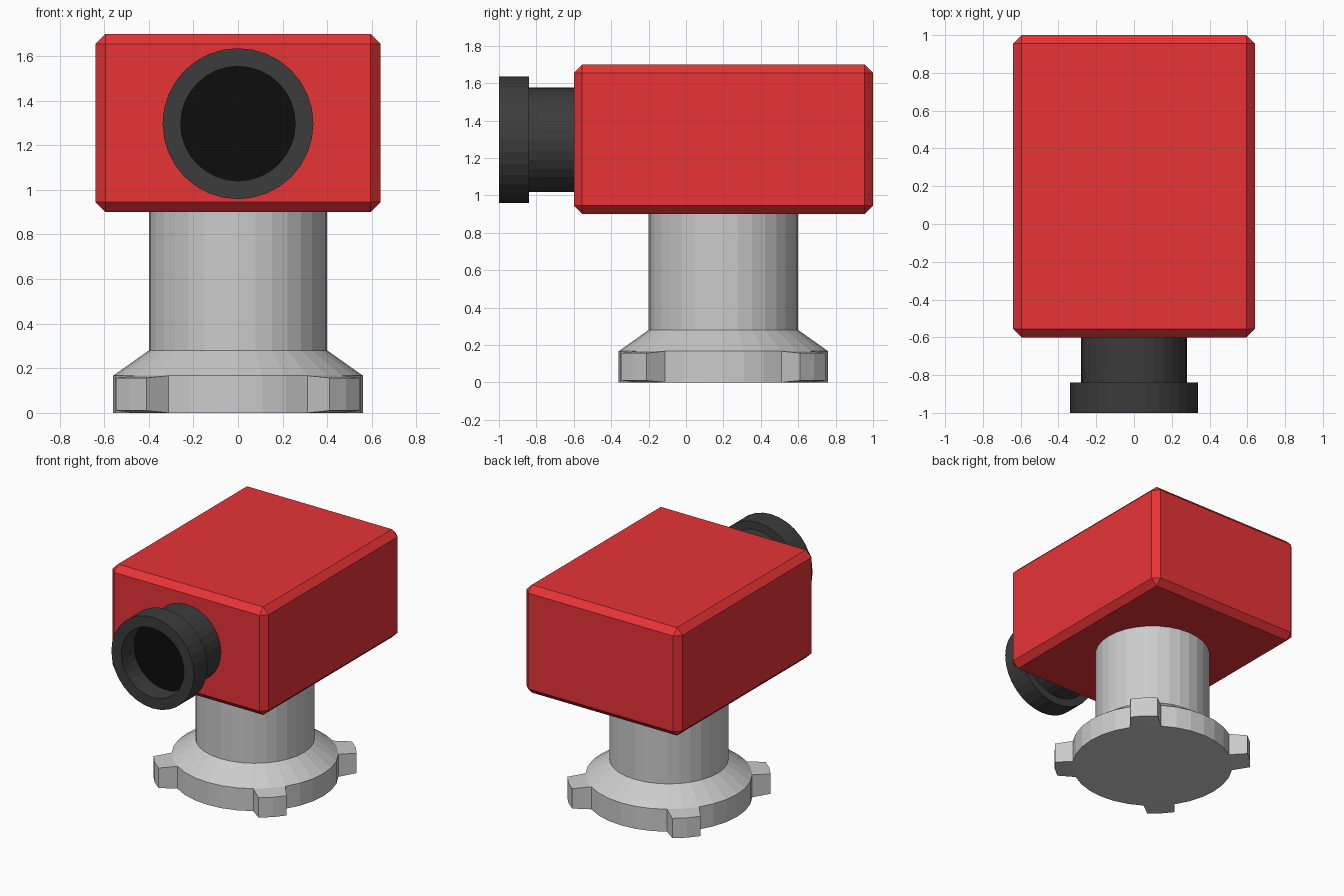
import bpy, bmesh
from math import pi, sin, cos
from mathutils import Vector, Matrix

if "Cube" in bpy.data.objects:
    bpy.data.objects.remove(bpy.data.objects["Cube"])

SEG = 32


def material(name, rgb):
    m = bpy.data.materials.new(name)
    m.diffuse_color = (*rgb, 1)
    m.use_nodes = True
    m.node_tree.nodes["Principled BSDF"].inputs["Base Color"].default_value = m.diffuse_color
    return m


def finish(bm, name, mat=None):
    bmesh.ops.recalc_face_normals(bm, faces=bm.faces)
    me = bpy.data.meshes.new(name)
    bm.to_mesh(me)
    bm.free()
    ob = bpy.data.objects.new(name, me)
    bpy.context.collection.objects.link(ob)
    if mat:
        me.materials.append(mat)
    return ob


def lathe(profile):
    """Revolve (radius, z) points about z; returns bmesh and rows of side faces."""
    bm = bmesh.new()
    rings = [[bm.verts.new((r * cos(2 * pi * i / SEG), r * sin(2 * pi * i / SEG), z))
              for i in range(SEG)] for r, z in profile]
    rows = [[bm.faces.new((a[i], a[(i + 1) % SEG], b[(i + 1) % SEG], b[i]))
             for i in range(SEG)] for a, b in zip(rings, rings[1:])]
    return bm, rows, rings


red = material("red_paint", (0.8, 0.033, 0.037))
dark = material("dark_rubber", (0.045, 0.045, 0.045))
black = material("black_glass", (0.004, 0.004, 0.004))

# Pedestal: flanged column with four tapered lugs on the diagonals
bm, rows, rings = lathe([(0.56, 0), (0.56, 0.167), (0.4, 0.28), (0.4, 0.92)])
bm.faces.new(rings[0])
bm.faces.new(rings[-1])
bmesh.ops.recalc_face_normals(bm, faces=bm.faces)
for k in range(4):
    pair = [rows[0][8 * k + 3], rows[0][8 * k + 4]]
    a = pi / 4 + k * pi / 2
    out = Vector((cos(a), sin(a), 0))
    ext = bmesh.ops.extrude_face_region(bm, geom=pair)["geom"]
    bmesh.ops.delete(bm, geom=pair, context="FACES")
    verts = [g for g in ext if isinstance(g, bmesh.types.BMVert)]
    centre = sum((v.co for v in verts), Vector()) / len(verts)
    for v in verts:
        v.co = centre + (v.co - centre) * 0.88 + out * 0.127
finish(bm, "pedestal").location.y = 0.2

# Body: chamfered box
bm = bmesh.new()
bmesh.ops.create_cube(bm, size=1, matrix=Matrix.Translation((0, 0.2, 1.3))
                      @ Matrix.Diagonal((1.28, 1.6, 0.8, 1)))
body = finish(bm, "body", red)
bev = body.modifiers.new("chamfer", "BEVEL")
bev.width = 0.045
bev.segments = 1

# Lens barrel: tube, wider hood and recessed opening, pointing to the front
bm, rows, rings = lathe([(0.28, 0.58), (0.28, 0.84), (0.338, 0.84),
                         (0.338, 1.0), (0.257, 1.0), (0.257, 0.85)])
bm.faces.new(rings[0])
barrel = finish(bm, "lens_barrel", dark)

# Lens glass: disc at the bottom of the recess
bm = bmesh.new()
bmesh.ops.create_circle(bm, cap_ends=True, segments=SEG, radius=0.257,
                        matrix=Matrix.Translation((0, 0, 0.85)))
glass = finish(bm, "lens_glass", black)

for ob in (barrel, glass):
    ob.rotation_euler.x = pi / 2
    ob.location.z = 1.297
